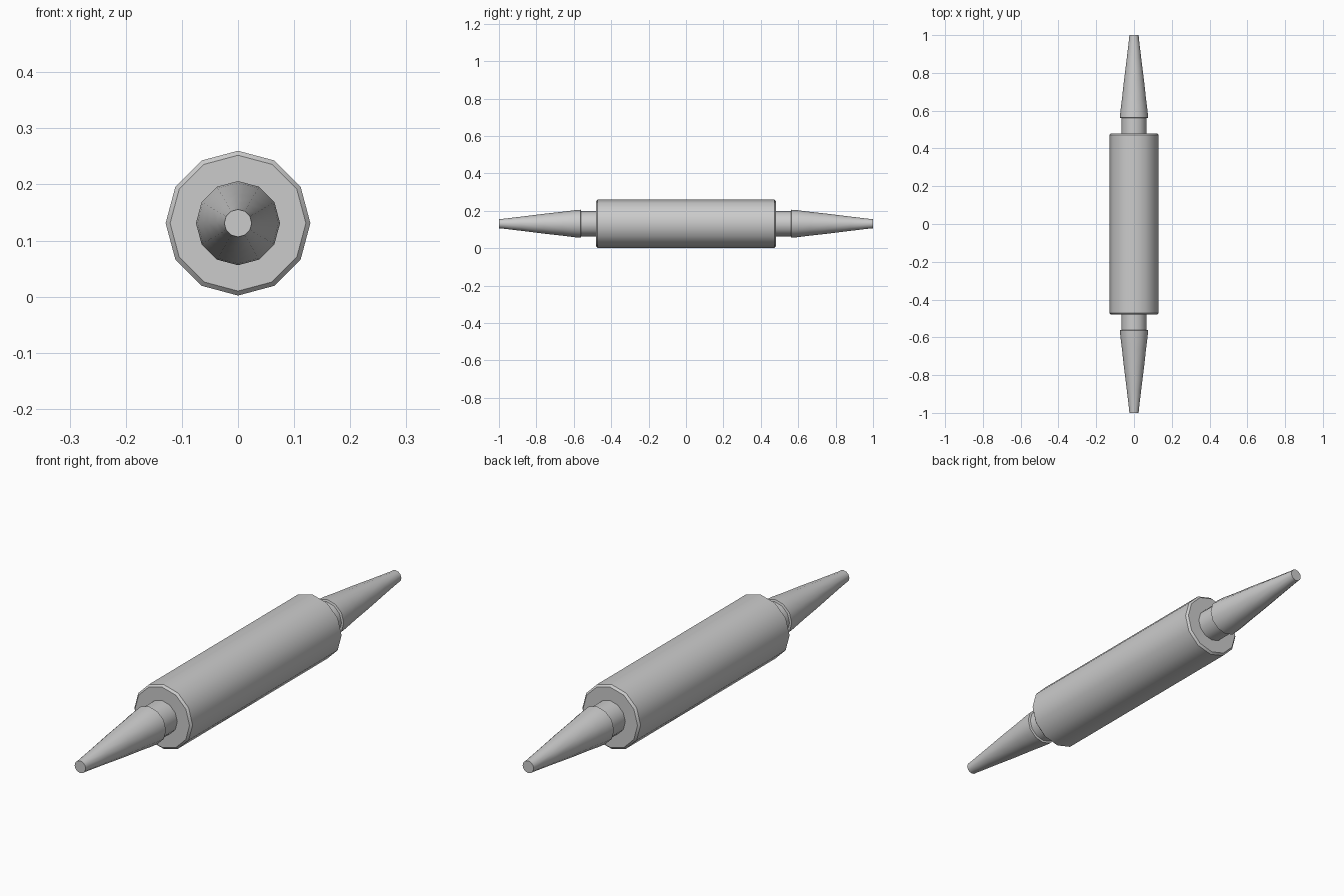
import bpy, bmesh, math

if "Cube" in bpy.data.objects:
    bpy.data.objects.remove(bpy.data.objects["Cube"])

AXIS_Z = 0.131
SIDES = 12


def lathe(name, profile):
    """Revolve (y, radius) points about the long axis and cap both ends."""
    bm = bmesh.new()
    rings = []
    for y, r in profile:
        ring = []
        for i in range(SIDES):
            a = 2 * math.pi * i / SIDES
            ring.append(bm.verts.new((r * math.cos(a), y, AXIS_Z + r * math.sin(a))))
        rings.append(ring)
    for a, b in zip(rings, rings[1:]):
        for i in range(SIDES):
            j = (i + 1) % SIDES
            bm.faces.new((a[i], a[j], b[j], b[i]))
    bm.faces.new(rings[0])
    bm.faces.new(rings[-1])
    bmesh.ops.recalc_face_normals(bm, faces=bm.faces)
    mesh = bpy.data.meshes.new(name)
    bm.to_mesh(mesh)
    bm.free()
    obj = bpy.data.objects.new(name, mesh)
    bpy.context.collection.objects.link(obj)
    bpy.ops.object.select_all(action='DESELECT')
    obj.select_set(True)
    bpy.context.view_layer.objects.active = obj
    bpy.ops.object.shade_smooth_by_angle(angle=math.radians(35))
    return obj


# Main roller with chamfered rims
lathe("roller", [(-0.48, 0.121), (-0.472, 0.129), (0.472, 0.129), (0.48, 0.121)])

# Neck and tapered handle at each end
handle = [(0.56, 0.066), (0.563, 0.075), (0.598, 0.072), (0.66, 0.064),
          (0.76, 0.053), (0.88, 0.038), (0.98, 0.026), (1.0, 0.0245)]
for side, s in (("front", -1), ("back", 1)):
    lathe(side + "_neck", [(s * 0.478, 0.067), (s * 0.562, 0.067)])
    lathe(side + "_handle", [(s * y, r) for y, r in handle])
